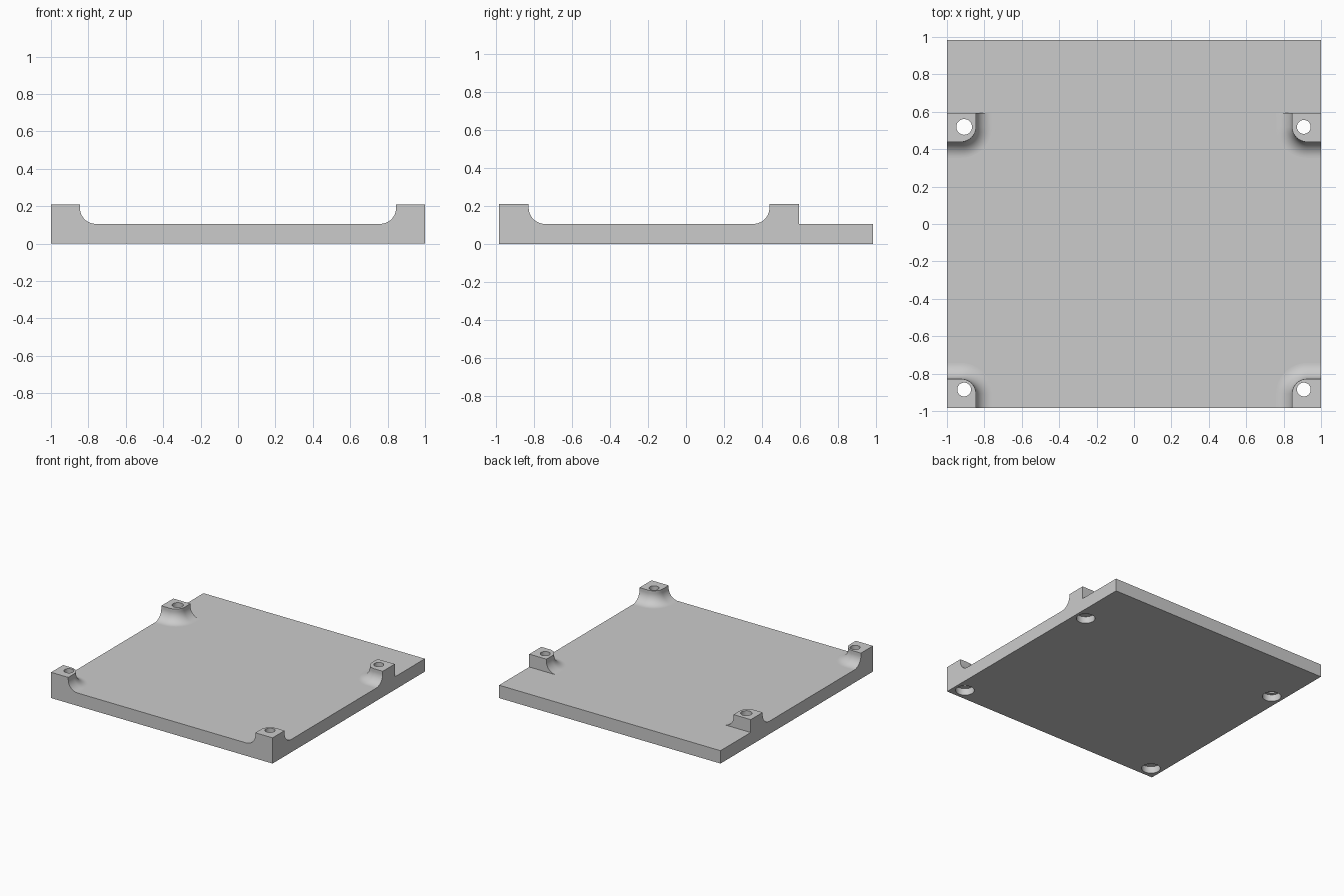
import bpy
import bmesh
from math import pi, sin, cos

if "Cube" in bpy.data.objects:
    bpy.data.objects.remove(bpy.data.objects["Cube"])

HALF_Y = 0.983      # half depth of the plate
PLATE_TOP = 0.105
POST_TOP = 0.21
POST = 0.155        # post width
CORNER = 0.08       # rounding of the post's inner corner
FILLET = 0.085      # radius of the blend into the plate

grey = bpy.data.materials.new("light grey")
grey.use_nodes = True
colour = (0.6, 0.6, 0.6, 1)
grey.diffuse_color = colour
grey.node_tree.nodes["Principled BSDF"].inputs["Base Color"].default_value = colour


def loft(name, rings):
    """Closed solid through a stack of rings with equal point counts."""
    bm = bmesh.new()
    loops = [[bm.verts.new(p) for p in ring] for ring in rings]
    n = len(loops[0])
    for a, b in zip(loops, loops[1:]):
        for i in range(n):
            j = (i + 1) % n
            bm.faces.new((a[i], a[j], b[j], b[i]))
    bm.faces.new(loops[0])
    bm.faces.new(loops[-1])
    bmesh.ops.recalc_face_normals(bm, faces=bm.faces)
    mesh = bpy.data.meshes.new(name)
    bm.to_mesh(mesh)
    bm.free()
    mesh.materials.append(grey)
    ob = bpy.data.objects.new(name, mesh)
    bpy.context.collection.objects.link(ob)
    return ob


def corner_post(side, y_outer, inward):
    """Post with a rounded inner corner and a concave blend at its foot."""
    levels = [(0, POST_TOP)]
    steps = 16
    for i in range(steps + 1):
        a = pi / 2 * i / steps
        levels.append((FILLET * (1 - cos(a)), PLATE_TOP + FILLET * (1 - sin(a))))
    levels.append((FILLET, PLATE_TOP - 0.03))
    rings = []
    for d, z in levels:
        outline = [(0, 0), (POST + d, 0)]
        for i in range(13):
            a = pi / 2 * i / 12
            outline.append((POST - CORNER + (CORNER + d) * cos(a),
                            POST - CORNER + (CORNER + d) * sin(a)))
        outline.append((0, POST + d))
        rings.append([(side * (1 - u), y_outer + inward * v, z) for u, v in outline])
    return loft("corner_post", rings)


def screw_cutter(x, y, radius):
    """Through hole with a wider recess on the underside."""
    profile = [(0.07, -0.05), (0.07, 0.055), (radius, 0.055), (radius, 0.3)]
    return loft("screw_hole_cutter", [
        [(x + r * cos(2 * pi * i / 40), y + r * sin(2 * pi * i / 40), z) for i in range(40)]
        for r, z in profile])


def combine(target, tool, operation):
    mod = target.modifiers.new(operation.lower(), 'BOOLEAN')
    mod.operation = operation
    mod.solver = 'EXACT'
    mod.object = tool
    bpy.context.view_layer.objects.active = target
    bpy.ops.object.modifier_apply(modifier=mod.name)
    bpy.data.objects.remove(tool)


# Flat plate
plate = loft("mounting_plate", [
    [(-1, -HALF_Y, z), (1, -HALF_Y, z), (1, HALF_Y, z), (-1, HALF_Y, z)]
    for z in (0, PLATE_TOP)])

# Four posts, then their screw holes
for side in (-1, 1):
    combine(plate, corner_post(side, -HALF_Y, 1), 'UNION')
    combine(plate, corner_post(side, 0.594, -1), 'UNION')
for side in (-1, 1):
    for y in (-0.885, 0.519):
        radius = 0.042 if side < 0 and y > 0 else 0.037
        combine(plate, screw_cutter(side * 0.908, y, radius), 'DIFFERENCE')

# Smooth blends, flat horizontal faces
bpy.ops.object.select_all(action='DESELECT')
plate.select_set(True)
bpy.context.view_layer.objects.active = plate
bpy.ops.object.shade_smooth_by_angle(angle=pi / 6)
for face in plate.data.polygons:
    if abs(face.normal.z) > 0.9995:
        face.use_smooth = False
